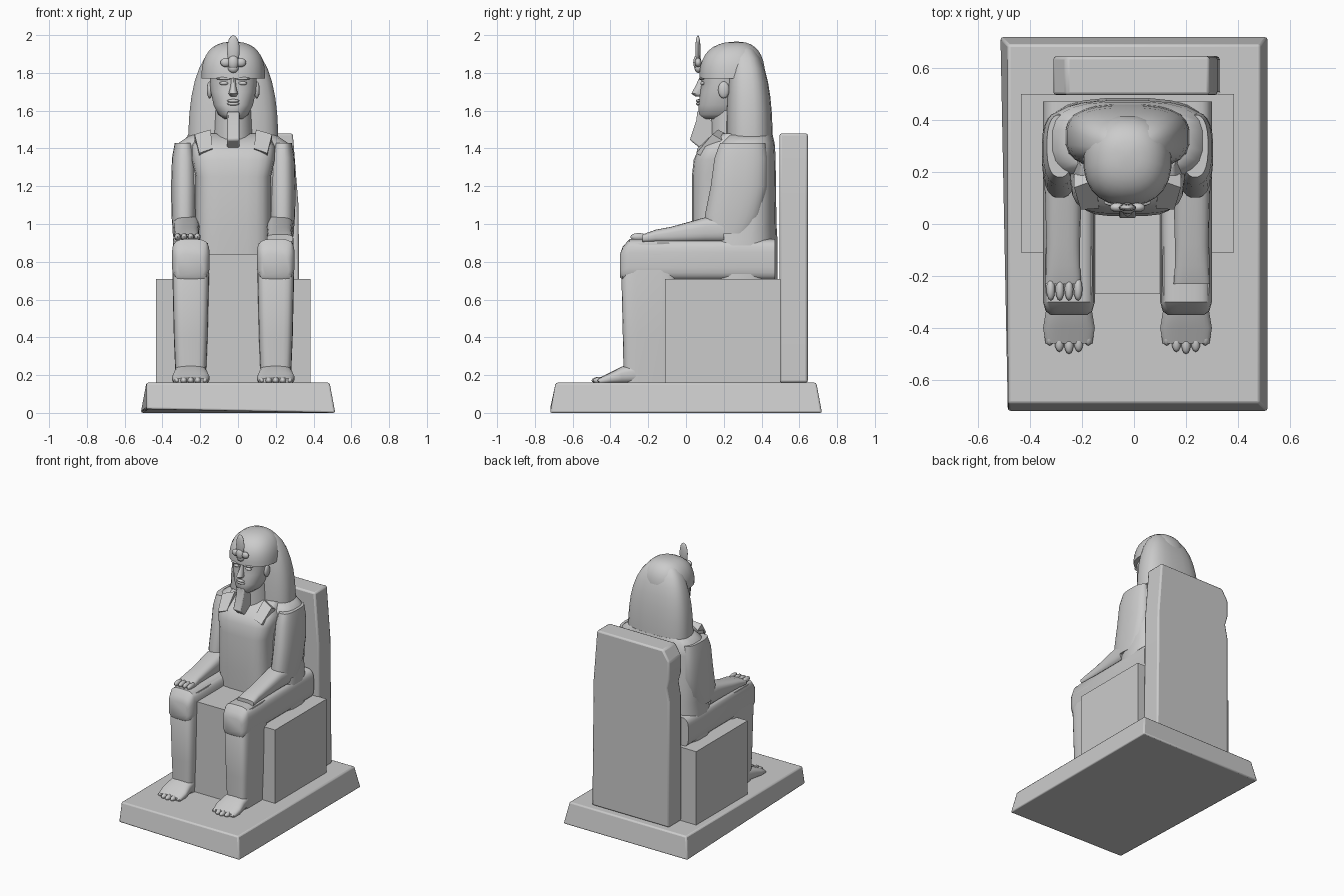
import bpy, bmesh
from math import sin, cos, pi, copysign, radians
from mathutils import Vector

default_cube = bpy.data.objects.get("Cube")
if default_cube:
    bpy.data.objects.remove(default_cube, do_unlink=True)

grey = (.6, .6, .6, 1)
stone = bpy.data.materials.new("grey stone")
stone.use_nodes = True
stone.diffuse_color = grey
stone.node_tree.nodes["Principled BSDF"].inputs["Base Color"].default_value = grey

MID = -.025  # the figure sits slightly off the centre of the base
FLOOR = .16  # top of the base plate
SEAT = .71
LAP = .92


def finish(name, bm, angle=40, bevel=0):
    bmesh.ops.recalc_face_normals(bm, faces=bm.faces)
    mesh = bpy.data.meshes.new(name)
    bm.to_mesh(mesh)
    bm.free()
    mesh.materials.append(stone)
    ob = bpy.data.objects.new(name, mesh)
    bpy.context.collection.objects.link(ob)
    if bevel:
        modifier = ob.modifiers.new("Worn edges", "BEVEL")
        modifier.width = bevel
        modifier.segments = 2
    bpy.ops.object.select_all(action="DESELECT")
    ob.select_set(True)
    bpy.context.view_layer.objects.active = ob
    bpy.ops.object.shade_smooth_by_angle(angle=radians(angle))
    return ob


def rounded(value, power):
    return copysign(abs(value) ** (2 / power), value)


def loft(name, rings, axis="z", power=3, offset=0, sides=24, angle=40):
    """Each ring is (position along axis, half width, low edge, high edge)."""
    bm = bmesh.new()
    loops = []
    for along, half, low, high in rings:
        loop = []
        for i in range(sides):
            turn = 2 * pi * (i + .5) / sides
            x = MID + offset + half * rounded(cos(turn), power)
            v = (low + high + (high - low) * rounded(sin(turn), power)) / 2
            loop.append(bm.verts.new((x, v, along) if axis == "z" else (x, along, v)))
        loops.append(loop)
    for lower, upper in zip(loops, loops[1:]):
        for i in range(sides):
            j = (i + 1) % sides
            bm.faces.new((lower[i], lower[j], upper[j], upper[i]))
    bm.faces.new(loops[0])
    bm.faces.new(loops[-1])
    return finish(name, bm, angle)


def dome(name, bottom, top, half, middle, front, back, power):
    """Loft that closes in a rounded crown."""
    rings = []
    for step in range(10):
        rise = sin(pi / 2 * step / 9.2)
        width = (1 - rise ** 2.5) ** .4
        rings.append((bottom + (top - bottom) * rise, half * width,
                      middle - front * width, middle + back * width))
    return loft(name, rings, power=power)


def prism(name, outline, push, bevel=0):
    """Closed outline of points pushed along a vector."""
    bm = bmesh.new()
    face = bm.faces.new([bm.verts.new(point) for point in outline])
    extruded = bmesh.ops.extrude_face_region(bm, geom=[face])["geom"]
    verts = [item for item in extruded if isinstance(item, bmesh.types.BMVert)]
    bmesh.ops.translate(bm, verts=verts, vec=Vector(push))
    return finish(name, bm, 30, bevel)


def block(name, low, high, taper=0, bevel=0):
    bm = bmesh.new()
    bmesh.ops.create_cube(bm, size=1)
    low, high = Vector(low), Vector(high)
    for vert in bm.verts:
        inset = taper if vert.co.z > 0 else 0
        for k, shrink in enumerate((inset, inset, 0)):
            vert.co[k] = high[k] - shrink if vert.co[k] > 0 else low[k] + shrink
    return finish(name, bm, 30, bevel)


def ball(name, x, y, z, size):
    bm = bmesh.new()
    bmesh.ops.create_uvsphere(bm, u_segments=12, v_segments=8, radius=1)
    bmesh.ops.scale(bm, verts=bm.verts, vec=size)
    bmesh.ops.translate(bm, verts=bm.verts, vec=(MID + x, y, z))
    return finish(name, bm, 60)


# Base plate with sloping sides and one worn front corner
base = block("base", (-.515, -.72, 0), (.515, .72, FLOOR), taper=.03, bevel=.01)
for vert in base.data.vertices:
    if vert.co.x < 0 and vert.co.y < 0 and vert.co.z < FLOOR / 2:
        vert.co += Vector((.03, 0, .02))

# Throne, front panel between the legs, and weathered back slab
block("throne", (-.435, -.11, FLOOR), (.385, .5, SEAT))
block("front_panel", (-.17, -.27, FLOOR), (.12, .4, .84))
slab = [(-.31, FLOOR), (.33, FLOOR), (.32, 1.1), (.29, 1.48), (-.26, 1.48),
        (-.31, 1.4), (-.31, 1.27), (-.29, 1.2), (-.31, 1.1)]
prism("back_slab", [(x, .495, z) for x, z in slab], (0, .15, 0), bevel=.012)

# Torso: broad back and shoulders, with the chest in front
loft("back_and_hips", [(SEAT, .32, .1, .485), (LAP, .32, .1, .485), (1, .31, .14, .48),
                       (1.36, .315, .16, .475), (1.43, .29, .17, .47), (1.47, .23, .2, .46)])
loft("chest", [(.8, .2, .04, .4), (1, .2, .03, .4), (1.25, .2, .03, .4),
               (1.34, .22, .04, .4), (1.41, .22, .07, .4), (1.48, .19, .19, .4)], power=4)

for label, side in (("right", -1), ("left", 1)):
    # Thigh, shin and foot
    leg = side * .225
    loft(label + "_thigh", [(-.35, .07, .72, .84), (-.335, .09, .7, .88), (-.3, .1, .7, LAP),
                            (.3, .1, .7, LAP), (.47, .1, .7, LAP)], "y", 4, leg)
    loft(label + "_shin", [(FLOOR, .08, -.33, -.05), (.4, .09, -.335, -.05),
                           (.84, .1, -.345, -.05), (.9, .09, -.31, -.05)], "z", 5, leg)
    loft(label + "_foot", [(-.26, .08, .15, .27), (-.34, .09, .15, .245),
                           (-.4, .1, .15, .215), (-.46, .09, .15, .185)], "y", 3, leg)
    for toe in range(-2, 3):
        ball(label + "_toe", leg + toe * .037, -.462 + .008 * toe ** 2, .172,
             (.018, .038, .018))

    # Upper arm and forearm
    loft(label + "_upper_arm", [(.95, .06, .1, .34), (1.05, .068, .1, .4), (1.2, .07, .13, .43),
                                (1.35, .065, .15, .43), (1.43, .05, .18, .42)],
         "z", 2.5, side * .26)
    loft(label + "_forearm", [(.2, .075, .9, 1.05), (.1, .07, .9, 1.035), (-.08, .065, .9, .985),
                              (-.16, .065, .9, .97), (-.23, .07, .9, .945)], "y", 3, side * .247)

    # Headdress flap lying on the collar
    flap = [(.205, .14, 1.475), (.12, .17, 1.5), (.11, .06, 1.4), (.18, .055, 1.375)]
    prism(label + "_lappet", [(MID + side * x, y, z) for x, y, z in flap], (0, .05, -.03))

    # Ear, brow, eye and a lobe of the brow ornament
    ball(label + "_ear", side * .125, .2, 1.71, (.015, .03, .045))
    ball(label + "_brow", side * .05, .083, 1.77, (.04, .015, .008))
    ball(label + "_eye", side * .05, .088, 1.745, (.024, .012, .01))
    ball(label + "_hood_lobe", side * .04, .064, 1.855, (.028, .018, .024))

# Fingers survive on one hand only
for finger in range(4):
    ball("finger", -.19 - finger * .035, -.25, .932, (.017, .045, .02))

# Headdress: side wings, then the cap that reaches the brow
dome("headdress_wings", 1.4, 1.96, .24, .28, .07, .18, power=2.8)
dome("headdress_cap", 1.77, 1.965, .17, .27, .2, .15, power=2.3)

# Face, neck, nose, lips and beard
loft("face", [(1.555, .05, .085, .3), (1.58, .08, .065, .3), (1.63, .105, .066, .3),
              (1.7, .12, .075, .3), (1.75, .125, .083, .3), (1.8, .125, .076, .3)],
     power=2.2, angle=60)
loft("neck", [(1.42, .11, .13, .4), (1.6, .1, .13, .4)], power=2)
loft("nose", [(1.675, .016, .05, .12), (1.69, .026, .028, .12),
              (1.73, .015, .05, .12), (1.78, .011, .073, .12)], power=2, sides=10, angle=60)
for label, height in (("upper", 1.652), ("lower", 1.636)):
    ball(label + "_lip", 0, .068, height, (.033, .016, .009))
beard = [(.06, 1.6), (.055, 1.55), (.02, 1.445), (.075, 1.4), (.2, 1.49), (.12, 1.56)]
prism("beard", [(MID - .032, y, z) for y, z in beard], (.064, 0, 0), bevel=.008)

# Brow ornament: upright serpent above a lobed hood
ball("serpent_body", 0, .063, 1.92, (.034, .014, .08))
ball("serpent_tail", 0, .065, 1.825, (.028, .02, .025))
ball("hood_centre", 0, .06, 1.855, (.03, .022, .04))
